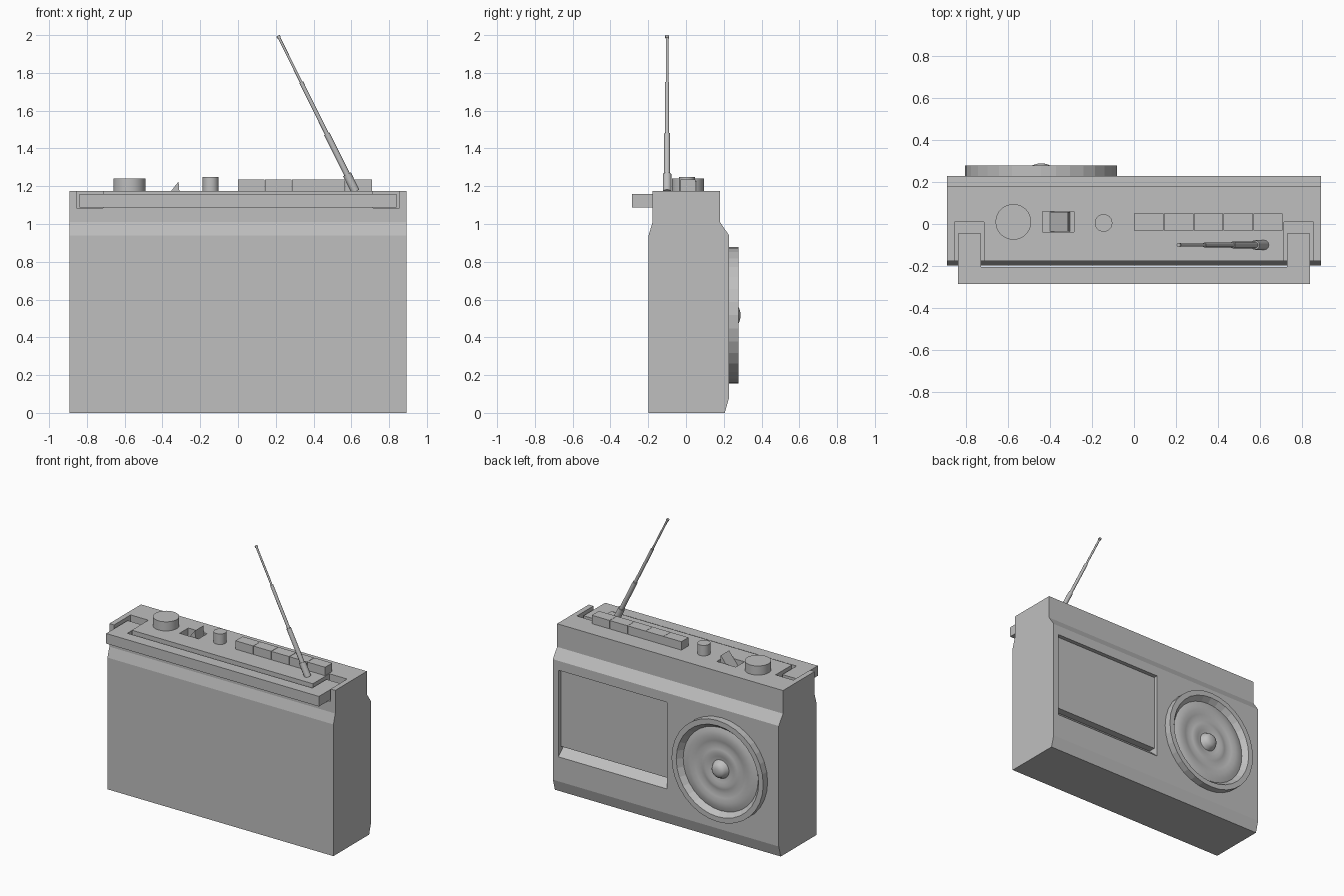
import bpy, bmesh, math
from mathutils import Vector

if "Cube" in bpy.data.objects:
    bpy.data.objects.remove(bpy.data.objects["Cube"])

grey = bpy.data.materials.new("plain grey")
grey.diffuse_color = (0.52, 0.52, 0.52, 1)
grey.use_nodes = True
grey.node_tree.nodes["Principled BSDF"].inputs["Base Color"].default_value = grey.diffuse_color


def finish(name, bm):
    bmesh.ops.recalc_face_normals(bm, faces=bm.faces)
    me = bpy.data.meshes.new(name)
    bm.to_mesh(me)
    bm.free()
    ob = bpy.data.objects.new(name, me)
    bpy.context.collection.objects.link(ob)
    me.materials.append(grey)
    return ob


def prism(name, pts, axis, lo, hi):
    """Extrude a 2D outline along an axis, from lo to hi."""
    place = {"x": lambda p, d: (d, p[0], p[1]),
             "y": lambda p, d: (p[0], d, p[1]),
             "z": lambda p, d: (p[0], p[1], d)}[axis]
    bm = bmesh.new()
    a = [bm.verts.new(place(p, lo)) for p in pts]
    b = [bm.verts.new(place(p, hi)) for p in pts]
    bm.faces.new(a)
    bm.faces.new(b)
    for i in range(len(pts)):
        j = (i + 1) % len(pts)
        bm.faces.new((a[i], a[j], b[j], b[i]))
    return finish(name, bm)


def box(name, x0, x1, y0, y1, z0, z1):
    return prism(name, [(x0, y0), (x1, y0), (x1, y1), (x0, y1)], "z", z0, z1)


def rod(name, p, q, r1, r2, sides):
    p, q = Vector(p), Vector(q)
    bm = bmesh.new()
    bmesh.ops.create_cone(bm, cap_ends=True, segments=sides, radius1=r1,
                          radius2=r2, depth=(q - p).length)
    ob = finish(name, bm)
    rot = (q - p).to_track_quat("Z", "Y").to_matrix().to_4x4()
    rot.translation = (p + q) / 2
    ob.data.transform(rot)
    return ob


def smooth(ob, angle=30):
    bpy.ops.object.select_all(action="DESELECT")
    ob.select_set(True)
    bpy.context.view_layer.objects.active = ob
    bpy.ops.object.shade_smooth_by_angle(angle=math.radians(angle))


def cut(ob, cutter):
    m = ob.modifiers.new("cut", "BOOLEAN")
    m.operation, m.solver, m.object = "DIFFERENCE", "EXACT", cutter
    bpy.context.view_layer.objects.active = ob
    bpy.ops.object.modifier_apply(modifier=m.name)
    bpy.data.objects.remove(cutter)


# Body: side profile with stepped shoulders and a chamfered bottom back edge
body = prism("body", [(-0.198, 0), (0.205, 0), (0.228, 0.08), (0.228, 0.94),
                      (0.18, 1.01), (0.18, 1.175), (-0.177, 1.175),
                      (-0.177, 1.01), (-0.198, 0.94)], "x", -0.892, 0.892)
# Slots for the handle arms, switch well, door opening with sloped sill
for s in (-1, 1):
    x0, x1 = sorted((s * 0.715, s * 0.855))
    cut(body, box("slot_cutter", x0, x1, -0.4, 0.01, 1.085, 1.3))
cut(body, box("switch_cutter", -0.435, -0.285, -0.038, 0.06, 1.115, 1.3))
cut(body, prism("door_cutter", [(0.4, 0.255), (0.228, 0.255), (0.15, 0.325),
                                (0.15, 0.873), (0.4, 0.873)], "x", -0.01, 0.848))

# Cassette door, set back slightly; its lower edge leaves a finger groove
box("cassette_door", -0.005, 0.843, 0.14, 0.205, 0.322, 0.868)

# Carrying handle: U shape seen from above
prism("handle", [(-0.84, -0.287), (0.84, -0.287), (0.84, -0.045), (0.73, -0.045),
                 (0.73, -0.205), (-0.73, -0.205), (-0.73, -0.045),
                 (-0.84, -0.045)], "z", 1.088, 1.16)

# Top controls
rod("tuning_knob", (-0.575, 0.01, 1.17), (-0.575, 0.01, 1.24), 0.085, 0.085, 32)
rod("volume_knob", (-0.145, 0.005, 1.17), (-0.145, 0.005, 1.25), 0.042, 0.042, 24)
for n in ("tuning_knob", "volume_knob"):
    smooth(bpy.data.objects[n])
prism("rocker_switch", [(-0.40, 1.115), (-0.315, 1.225), (-0.305, 1.115)],
      "y", -0.036, 0.058)
for i in range(5):
    box(f"button_{i + 1}", i * 0.142 + 0.001, i * 0.142 + 0.141, -0.03, 0.05, 1.17, 1.235)

# Speaker: rim, rippled cone and centre dome turned about the y axis
cx, cz, sides = -0.4425, 0.517, 32


def lathe(name, profile):
    bm = bmesh.new()
    rings = []
    for r, y in profile:
        rings.append([bm.verts.new((cx + r * math.cos(2 * math.pi * k / sides), y,
                                    cz + r * math.sin(2 * math.pi * k / sides)))
                      for k in range(sides)])
    for a, b in zip(rings, rings[1:]):
        for k in range(sides):
            j = (k + 1) % sides
            bm.faces.new((a[k], a[j], b[j], b[k]))
    bm.faces.new(rings[0])
    bm.faces.new(rings[-1])
    return finish(name, bm)


lathe("speaker_rim", [(0.362, 0.2), (0.362, 0.278), (0.325, 0.278),
                      (0.295, 0.24), (0.295, 0.2)])
cone = lathe("speaker_cone", [(0.3, 0.2), (0.3, 0.24), (0.27, 0.25), (0.235, 0.253),
                              (0.2, 0.247), (0.17, 0.24), (0.14, 0.247), (0.115, 0.25),
                              (0.09, 0.243), (0.065, 0.24), (0.052, 0.268),
                              (0.04, 0.281), (0.02, 0.287), (0.005, 0.288)])
smooth(cone, 60)

# Telescopic antenna: sections of falling width
foot, tip = Vector((0.622, -0.1, 1.172)), Vector((0.212, -0.1, 1.997))
for i, (t0, t1, r) in enumerate([(0, 0.11, 0.023), (0.11, 0.37, 0.016),
                                 (0.37, 0.7, 0.011), (0.7, 0.985, 0.007),
                                 (0.985, 1, 0.010)]):
    smooth(rod(f"antenna_section_{i + 1}", foot.lerp(tip, t0), foot.lerp(tip, t1),
               r, r, 12), 40)
